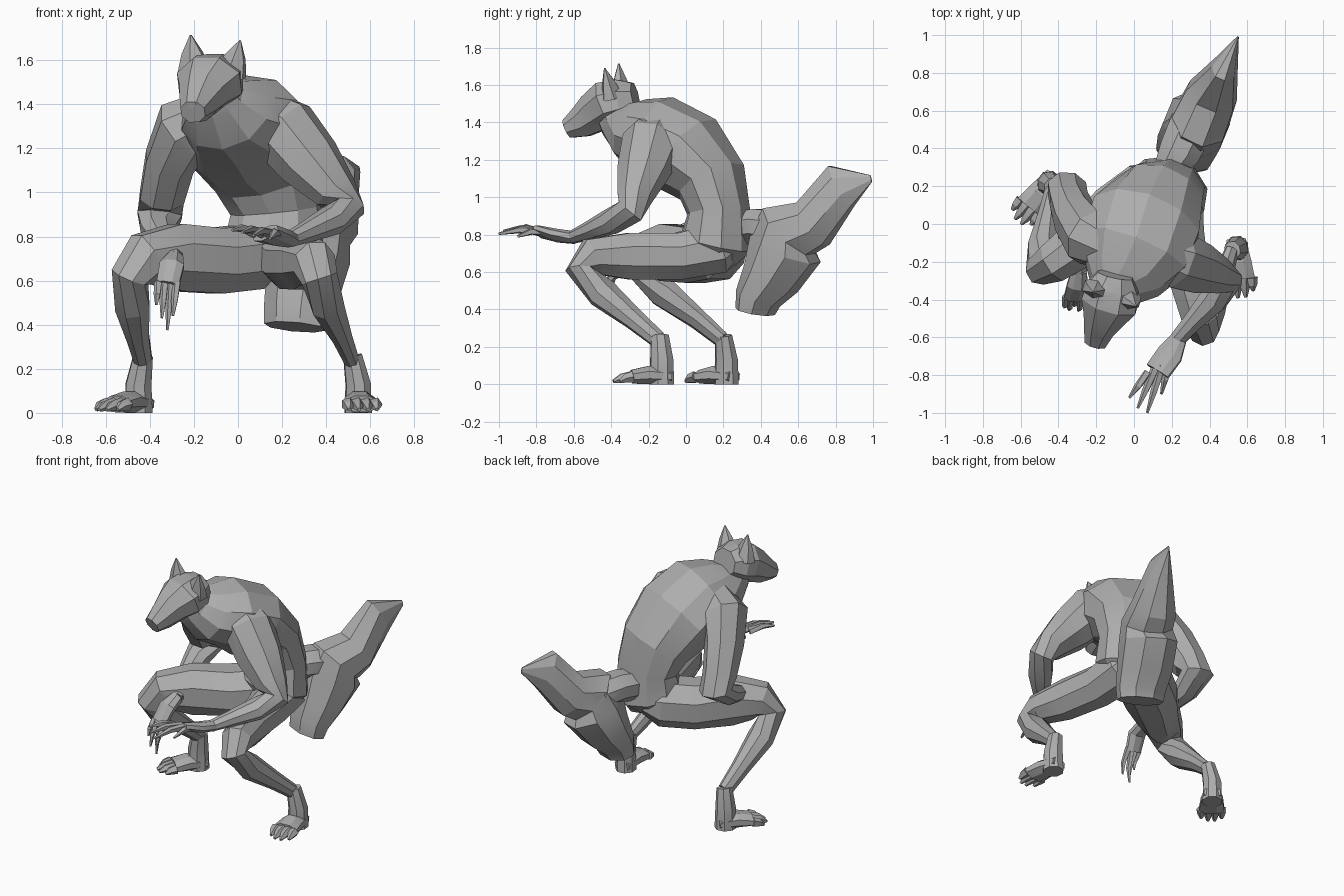
import bpy
import bmesh
import math
from mathutils import Vector

if "Cube" in bpy.data.objects:
    bpy.data.objects.remove(bpy.data.objects["Cube"], do_unlink=True)

fur = bpy.data.materials.new("plain grey")
fur.use_nodes = True
fur.diffuse_color = (0.42, 0.42, 0.42, 1)
fur.node_tree.nodes["Principled BSDF"].inputs["Base Color"].default_value = fur.diffuse_color


def shade(part):
    bpy.ops.object.select_all(action="DESELECT")
    part.select_set(True)
    bpy.context.view_layer.objects.active = part
    bpy.ops.object.shade_smooth_by_angle(angle=math.radians(22))


def loft(name, stations, ref=(1, 0, 0), sides=8):
    """Skin rings along a path; each station is x, y, z, half width along ref, half depth."""
    mesh_builder = bmesh.new()
    centres = [Vector(station[:3]) for station in stations]
    last = len(centres) - 1
    rings = []
    for i, centre in enumerate(centres):
        before = centre - centres[i - 1] if i > 0 else Vector()
        after = centres[i + 1] - centre if i < last else Vector()
        tangent = (before.normalized() + after.normalized()).normalized()
        across = Vector(ref)
        across = (across - tangent * across.dot(tangent)).normalized()
        depth = tangent.cross(across)
        width_radius, depth_radius = stations[i][3:]
        ring = []
        for k in range(sides):
            angle = math.tau * (k + 0.5) / sides
            offset = across * width_radius * math.cos(angle) + depth * depth_radius * math.sin(angle)
            ring.append(mesh_builder.verts.new(centre + offset))
        rings.append(ring)
    for lower, upper in zip(rings, rings[1:]):
        for k in range(sides):
            following = (k + 1) % sides
            mesh_builder.faces.new((lower[k], lower[following], upper[following], upper[k]))
    mesh_builder.faces.new(rings[0])
    mesh_builder.faces.new(rings[-1])
    bmesh.ops.recalc_face_normals(mesh_builder, faces=mesh_builder.faces)
    mesh = bpy.data.meshes.new(name)
    mesh_builder.to_mesh(mesh)
    mesh_builder.free()
    mesh.materials.append(fur)
    part = bpy.data.objects.new(name, mesh)
    bpy.context.collection.objects.link(part)
    shade(part)
    return part


def weld(base, parts):
    """Merge overlapping parts into one continuous skin."""
    for part in parts:
        union = base.modifiers.new("union", "BOOLEAN")
        union.operation, union.solver, union.use_self = "UNION", "EXACT", True
        union.object = part
        bpy.context.view_layer.objects.active = base
        bpy.ops.object.modifier_apply(modifier=union.name)
        bpy.data.objects.remove(part, do_unlink=True)
    shade(base)


def digits(name, knuckle, spread, tips, radius, lift):
    """Fan of tapered fingers or toes from a row of knuckles to their tips."""
    knuckle, spread, lift = Vector(knuckle), Vector(spread), Vector(lift)
    for i, tip in enumerate(tips):
        start = knuckle + spread * (i - (len(tips) - 1) / 2)
        end = Vector(tip)
        middle = start.lerp(end, 0.55) + lift
        loft(f"{name}_{i + 1}",
             [(*start, radius, radius), (*middle, radius * 0.8, radius * 0.8),
              (*end, radius * 0.3, radius * 0.3)], spread, sides=5)


def foot(side, ankle, heel, direction):
    """Upright heel, flat sole and four clawed toes; returns the heel and sole."""
    heel, direction = Vector(heel), Vector(direction).normalized()
    across = direction.cross(Vector((0, 0, 1)))
    back = heel + direction * 0.05
    upright = loft(f"{side}_heel",
                   [(*ankle, 0.045, 0.05), (*(back + Vector((0, 0, 0.13))), 0.06, 0.065),
                    (*back, 0.065, 0.07)], across)
    arch = heel + direction * 0.12 + Vector((0, 0, 0.05))
    ball = heel + direction * 0.21 + Vector((0, 0, 0.04))
    sole = loft(f"{side}_sole",
                [(*(heel + Vector((0, 0, 0.04))), 0.055, 0.04), (*arch, 0.075, 0.052),
                 (*ball, 0.085, 0.04)], across)
    tips = []
    for i in range(4):
        reach = 0.31 if i in (1, 2) else 0.28
        tips.append(heel + direction * reach + across * (i - 1.5) * 0.042 + Vector((0, 0, 0.015)))
    digits(f"{side}_toe", ball, across * 0.042, tips, 0.032, (0, 0, 0.006))
    return [upright, sole]


# Torso, hunched forward from pelvis to neck
body = loft("body", [
    (.14, .12, .65, .12, .11), (.165, .165, .76, .23, .2), (.17, .175, .92, .21, .17),
    (.13, .14, 1.08, .25, .195), (.06, .01, 1.23, .31, .24), (0, -.15, 1.33, .3, .22),
    (-.06, -.28, 1.36, .22, .18), (-.1, -.36, 1.42, .13, .12), (-.12, -.4, 1.48, .1, .1),
], ref=(1, -.15, 0), sides=10)
limbs = []

# Head with a blunt muzzle, nose and ears
facing_across = (.95, -.28, 0)
limbs.append(loft("head", [
    (-.1, -.27, 1.53, .1, .09), (-.115, -.34, 1.515, .15, .125), (-.13, -.42, 1.495, .16, .135),
    (-.16, -.49, 1.45, .115, .115), (-.185, -.56, 1.4, .085, .09), (-.205, -.635, 1.365, .06, .055),
], facing_across))
limbs.append(loft("nose", [
    (-.198, -.61, 1.41, .026, .02), (-.208, -.65, 1.395, .02, .016),
], facing_across, sides=6))
for side, base, tip in (("right", (-.2, -.345, 1.55), (-.215, -.36, 1.715)),
                        ("left", (-.035, -.395, 1.54), (.01, -.435, 1.69))):
    bottom, top = Vector(base), Vector(tip)
    limbs.append(loft(f"{side}_ear",
                      [(*bottom, .08, .06), (*bottom.lerp(top, .5), .053, .035),
                       (*top, .004, .004)], facing_across, sides=6))

# Left arm reaching forward with an open hand
limbs.append(loft("left_arm", [
    (.1, -.13, 1.36, .13, .12), (.21, -.18, 1.28, .17, .16), (.325, -.23, 1.14, .14, .15),
    (.445, -.275, 1, .095, .105), (.495, -.3, .925, .08, .085), (.42, -.4, .87, .08, .07),
    (.31, -.52, .82, .055, .05), (.23, -.61, .785, .045, .035),
], ref=(.6, -.8, 0)))
limbs.append(loft("left_palm", [
    (.24, -.6, .785, .045, .035), (.19, -.69, .795, .075, .034), (.125, -.78, .815, .075, .028),
], ref=(.85, .5, 0)))
digits("left_finger", (.13, -.76, .815), (.038, .018, 0),
       [(-.025, -.92, .83), (.02, -.975, .82), (.07, -1, .805), (.145, -.9, .79)],
       .024, (0, 0, .016))

# Right arm bent back, forearm sunk into the thigh, hand hanging
limbs.append(loft("right_arm", [
    (-.1, -.13, 1.36, .12, .12), (-.24, -.07, 1.29, .15, .16), (-.31, .03, 1.14, .12, .14),
    (-.345, .13, .98, .108, .11), (-.355, .19, .9, .11, .09), (-.36, .07, .83, .085, .07),
    (-.33, -.12, .76, .055, .05), (-.29, -.25, .7, .045, .04),
]))
limbs.append(loft("right_palm", [
    (-.29, -.25, .7, .045, .04), (-.3, -.33, .67, .06, .035), (-.32, -.39, .58, .055, .03),
]))
digits("right_finger", (-.32, -.385, .59), (.028, 0, 0),
       [(-.37, -.44, .49), (-.345, -.455, .43), (-.32, -.425, .375), (-.295, -.46, .44)],
       .02, (0, -.018, 0))

# Crouched legs from hip through knee to ankle
limbs.append(loft("left_leg", [
    (.2, .25, .76, .11, .08), (.215, .17, .73, .16, .145), (.245, -.04, .685, .135, .135),
    (.295, -.3, .685, .115, .135), (.345, -.5, .68, .1, .11), (.37, -.565, .61, .085, .08),
    (.405, -.45, .49, .08, .085), (.47, -.28, .35, .05, .06), (.515, -.15, .24, .038, .048),
], ref=(.95, .3, 0)))
limbs.append(loft("right_leg", [
    (.16, .23, .72, .11, .09), (.07, .17, .71, .18, .16), (-.1, .05, .69, .175, .16),
    (-.28, -.1, .705, .14, .165), (-.42, -.2, .695, .115, .13), (-.49, -.235, .62, .09, .09),
    (-.48, -.12, .49, .085, .085), (-.455, .06, .35, .05, .06), (-.43, .19, .24, .038, .048),
], ref=(.55, -.8, 0)))
limbs += foot("left", (.52, -.14, .26), (.54, -.08, 0), (.1, -1, 0))
limbs += foot("right", (-.43, .2, .26), (-.42, .255, 0), (-.6, -.75, 0))

# Broad bushy tail on a short root
tail_across = (.92, -.38, 0)
limbs.append(loft("tail_root", [
    (.17, .27, .83, .08, .1), (.24, .38, .845, .12, .1), (.31, .53, .83, .13, .1),
], tail_across))
limbs.append(loft("tail", [
    (.26, .37, .39, .15, .1), (.27, .385, .46, .16, .12), (.295, .455, .57, .175, .16),
    (.33, .53, .72, .18, .205), (.355, .55, .82, .16, .19), (.41, .68, .86, .145, .145),
    (.48, .83, 1.06, .07, .135), (.55, .99, 1.1, .005, .02),
], tail_across))

weld(body, limbs)
